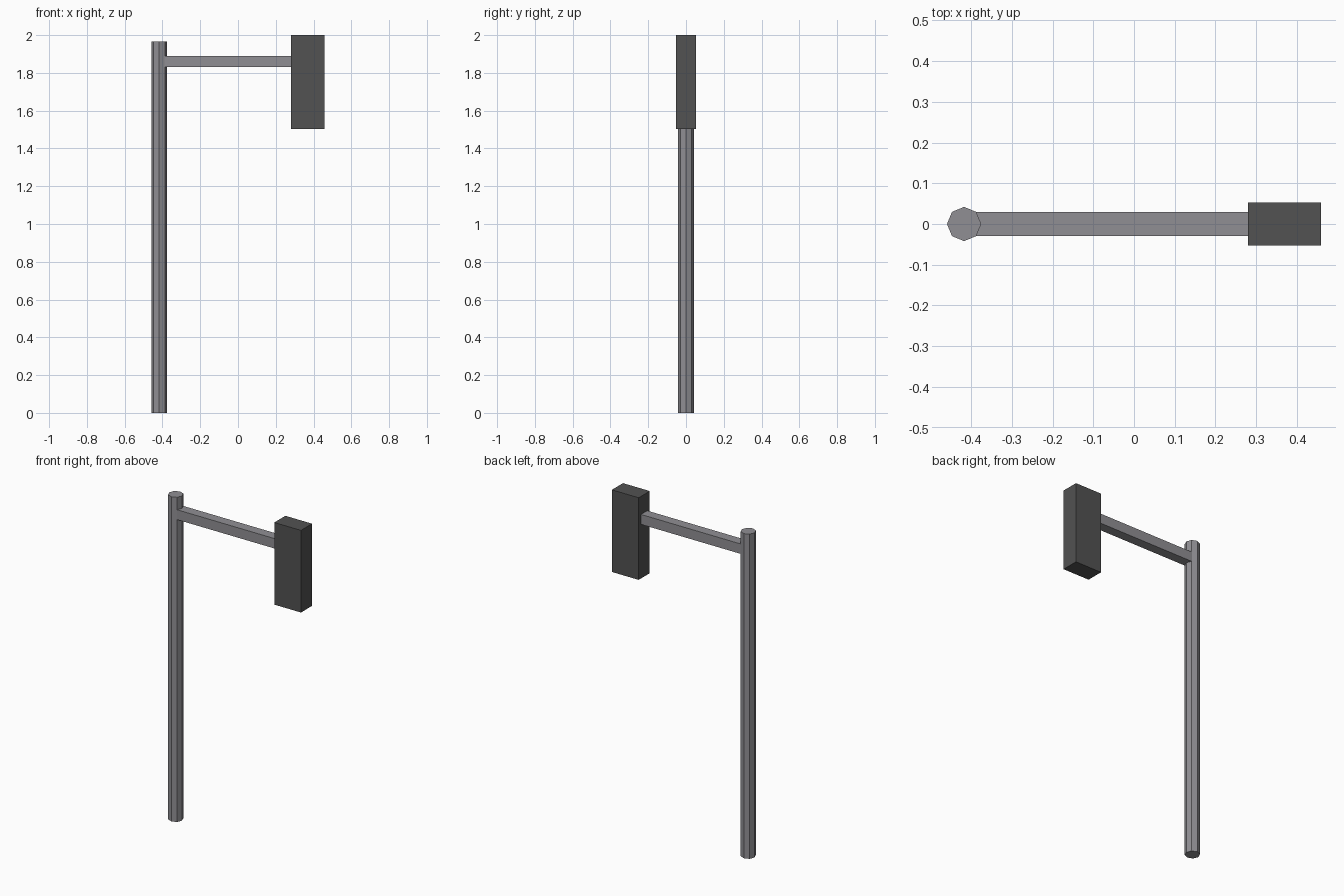
import bpy

if "Cube" in bpy.data.objects:
    bpy.data.objects.remove(bpy.data.objects["Cube"])


def material(name, rgb):
    m = bpy.data.materials.new(name)
    m.diffuse_color = (*rgb, 1)
    m.use_nodes = True
    m.node_tree.nodes["Principled BSDF"].inputs["Base Color"].default_value = m.diffuse_color
    return m


def box(name, lo, hi, mat):
    size = [b - a for a, b in zip(lo, hi)]
    mid = [(a + b) / 2 for a, b in zip(lo, hi)]
    bpy.ops.mesh.primitive_cube_add(size=1, location=mid)
    ob = bpy.context.object
    ob.name = name
    ob.scale = size
    bpy.ops.object.transform_apply(location=False, rotation=False, scale=True)
    ob.data.materials.append(mat)
    return ob


steel = material("grey steel", (0.28, 0.275, 0.295))
dark = material("dark grey", (0.085, 0.085, 0.085))

# Eight-sided upright pole
POLE_X, POLE_R, POLE_H = -0.417, 0.042, 1.965
bpy.ops.mesh.primitive_cylinder_add(vertices=8, radius=POLE_R, depth=POLE_H,
                                    location=(POLE_X, 0, POLE_H / 2))
pole = bpy.context.object
pole.name = "pole"
pole.data.materials.append(steel)

# Horizontal arm from the pole to the signal housing
box("arm", (-0.395, -0.03, 1.83), (0.29, 0.03, 1.89), steel)

# Hanging signal housing
box("signal_housing", (0.28, -0.053, 1.503), (0.459, 0.053, 2.0), dark)
